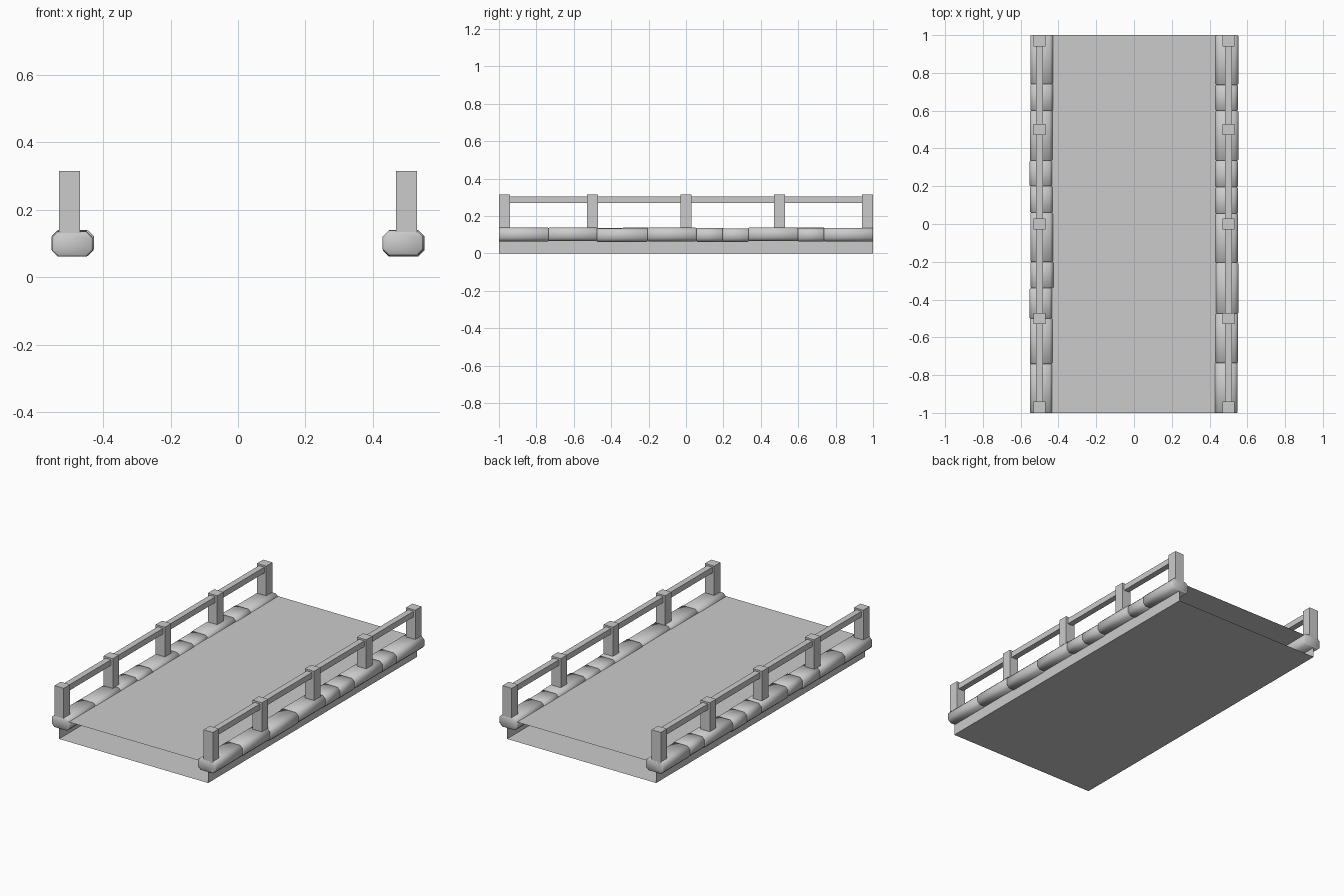
import bpy, bmesh, random

if "Cube" in bpy.data.objects:
    bpy.data.objects.remove(bpy.data.objects["Cube"])
random.seed(4)


def mesh_object(name, bm, smooth=False):
    bmesh.ops.recalc_face_normals(bm, faces=bm.faces)
    me = bpy.data.meshes.new(name)
    bm.to_mesh(me)
    bm.free()
    ob = bpy.data.objects.new(name, me)
    bpy.context.collection.objects.link(ob)
    if smooth:
        for p in me.polygons:
            p.use_smooth = True
    return ob


def box(name, lo, hi):
    bm = bmesh.new()
    bmesh.ops.create_cube(bm, size=1)
    for v in bm.verts:
        v.co = [(a + b) / 2 + c * (b - a) for a, b, c in zip(lo, hi, v.co)]
    return mesh_object(name, bm)


def kerb_stone(name, x0, x1, y0, y1, z0, z1, c=0.017, e=0.004):
    # chamfered octagonal section, slightly pinched at both ends
    bm = bmesh.new()
    rings = []
    for y, s in ((y0, e), (y0 + e, 0), (y1 - e, 0), (y1, e)):
        a, b, l, h = x0 + s, x1 - s, z0 + s, z1 - s
        pts = [(a + c, l), (b - c, l), (b, l + c), (b, h - c),
               (b - c, h), (a + c, h), (a, h - c), (a, l + c)]
        rings.append([bm.verts.new((x, y, z)) for x, z in pts])
    for r, t in zip(rings, rings[1:]):
        for i in range(8):
            j = (i + 1) % 8
            bm.faces.new((r[i], r[j], t[j], t[i]))
    bm.faces.new(rings[0])
    bm.faces.new(rings[-1])
    return mesh_object(name, bm, True)


# deck: open-ended sleeve (top, bottom and side sheets)
bm = bmesh.new()
section = [(-0.5, 0), (0.5, 0), (0.5, 0.12), (-0.5, 0.12)]
near = [bm.verts.new((x, -1, z)) for x, z in section]
far = [bm.verts.new((x, 1, z)) for x, z in section]
for i in range(4):
    j = (i + 1) % 4
    bm.faces.new((near[i], near[j], far[j], far[i]))
mesh_object("deck", bm)

# joints between kerb stones on each side
joints = {
    1: [-1, -0.735, -0.475, -0.205, 0.055, 0.195, 0.335, 0.6, 0.737, 1],
    -1: [-1, -0.74, -0.5, -0.34, -0.2, 0.06, 0.2, 0.335, 0.6, 0.74, 1],
}

for s, side in ((-1, "left"), (1, "right")):
    # kerb stones with small irregularities
    for y0, y1 in zip(joints[s], joints[s][1:]):
        dx, dz = random.uniform(-0.003, 0.003), random.uniform(-0.003, 0.003)
        xa, xb = sorted((s * 0.43 + dx, s * 0.55 + dx))
        kerb_stone(side + "_kerb_stone", xa, xb, y0, y1, 0.064 + dz, 0.137 + dz)
    # railing posts
    for y in (-0.97, -0.5, 0, 0.5, 0.97):
        box(side + "_post", (s * 0.5 - 0.031, y - 0.03, 0.07),
            (s * 0.5 + 0.031, y + 0.03, 0.315))
    # handrail
    box(side + "_handrail", (s * 0.5 - 0.018, -0.99, 0.27),
        (s * 0.5 + 0.018, 0.99, 0.305))
